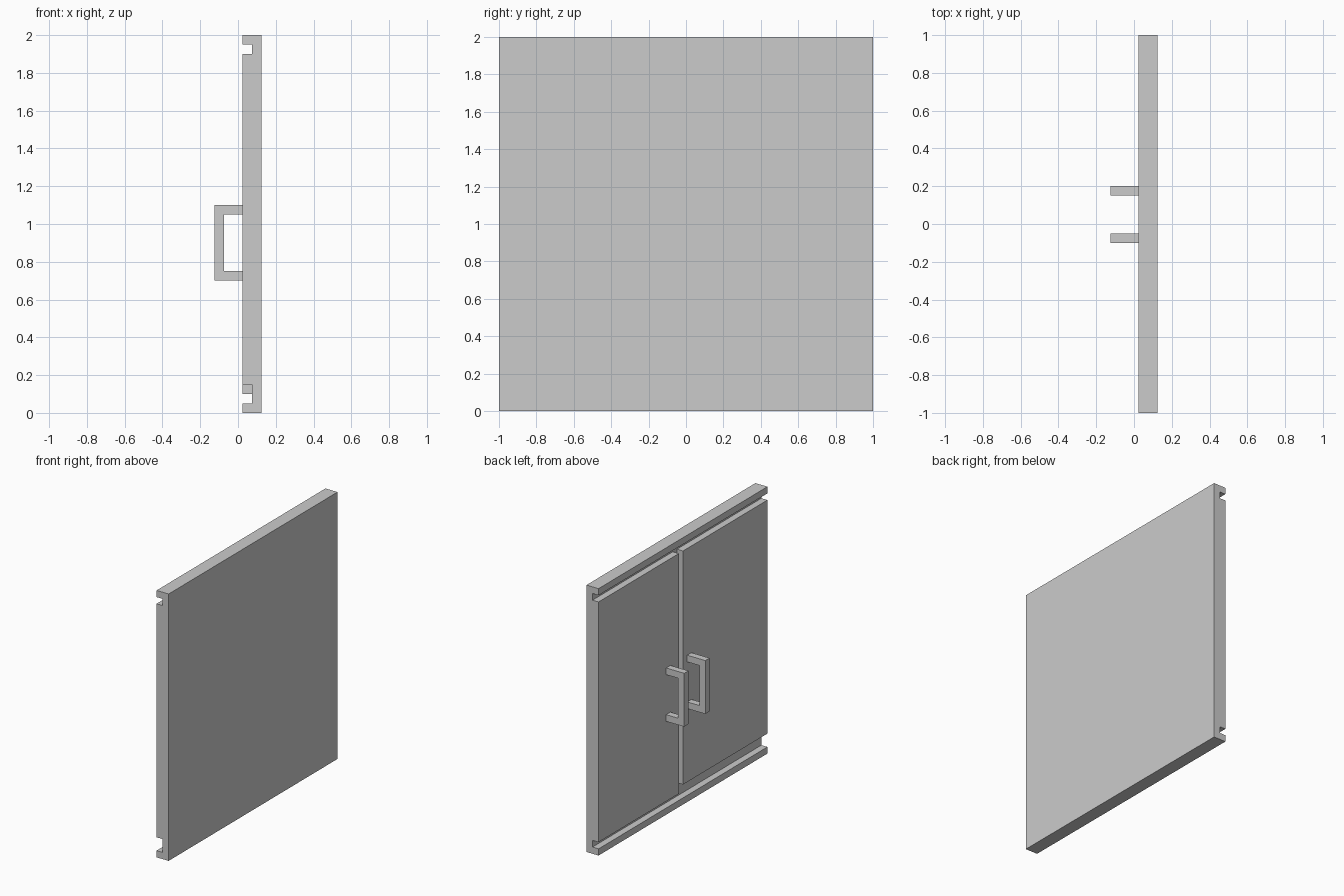
import bpy
import bmesh

if "Cube" in bpy.data.objects:
    bpy.data.objects.remove(bpy.data.objects["Cube"])


def extrude_profile(name, profile, y0, y1):
    """Extrude a closed (x, z) outline along y."""
    bm = bmesh.new()
    face = bm.faces.new([bm.verts.new((x, y0, z)) for x, z in profile])
    ret = bmesh.ops.extrude_face_region(bm, geom=[face])
    verts = [g for g in ret["geom"] if isinstance(g, bmesh.types.BMVert)]
    bmesh.ops.translate(bm, verts=verts, vec=(0, y1 - y0, 0))
    bmesh.ops.recalc_face_normals(bm, faces=bm.faces)
    mesh = bpy.data.meshes.new(name)
    bm.to_mesh(mesh)
    bm.free()
    obj = bpy.data.objects.new(name, mesh)
    bpy.context.collection.objects.link(obj)
    return obj


FRONT, INNER, BACK = 0.025, 0.075, 0.125

# Back panel with top and bottom rails
extrude_profile("back_frame", [
    (FRONT, 0), (BACK, 0), (BACK, 2), (FRONT, 2),
    (FRONT, 1.95), (INNER, 1.95), (INNER, 0.05), (FRONT, 0.05)], -1, 1)

# Handle outline: a squared U standing off the door
grip = [(FRONT, 0.7), (FRONT, 0.75), (-0.075, 0.75), (-0.075, 1.05),
        (FRONT, 1.05), (FRONT, 1.1), (-0.125, 1.1), (-0.125, 0.7)]

# Two doors (the first sits slightly higher at its bottom edge) and their handles
for side, y0, y1, bottom, hy in (("right", -1, 0, 0.15, -0.1),
                                 ("left", 0.05, 1, 0.1, 0.15)):
    extrude_profile(side + "_door", [
        (FRONT, bottom), (INNER, bottom), (INNER, 1.9), (FRONT, 1.9)], y0, y1)
    extrude_profile(side + "_handle", grip, hy, hy + 0.05)
